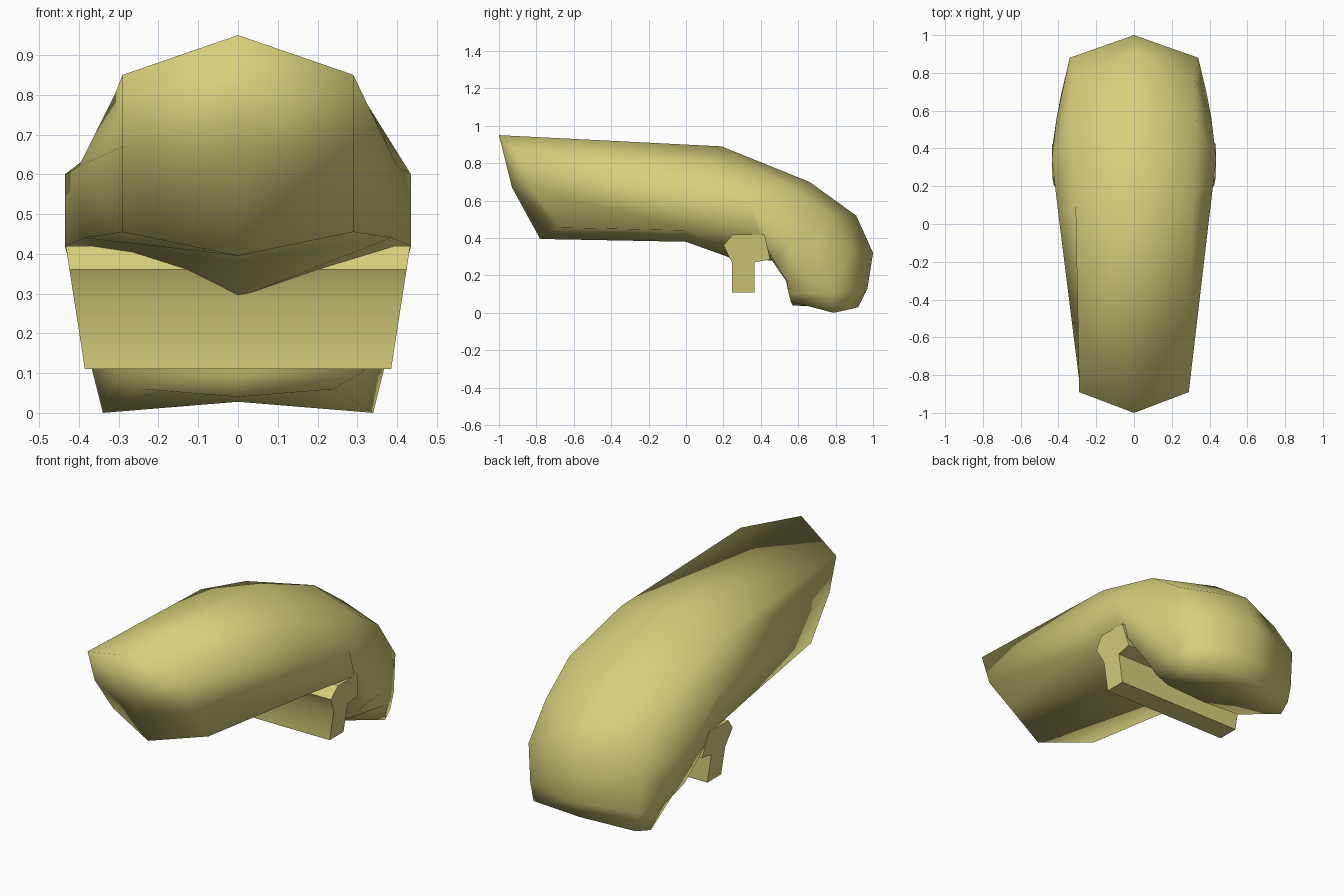
import bpy, bmesh, math

cube = bpy.data.objects.get("Cube")
if cube:
    bpy.data.objects.remove(cube, do_unlink=True)

mat = bpy.data.materials.new("pale_olive_yellow")
mat.use_nodes = True
colour = (0.68, 0.63, 0.20, 1)
mat.diffuse_color = colour
mat.node_tree.nodes["Principled BSDF"].inputs["Base Color"].default_value = colour


def finish(bm, name, angle):
    bmesh.ops.recalc_face_normals(bm, faces=bm.faces)
    mesh = bpy.data.meshes.new(name)
    bm.to_mesh(mesh)
    bm.free()
    mesh.materials.append(mat)
    obj = bpy.data.objects.new(name, mesh)
    bpy.context.collection.objects.link(obj)
    bpy.ops.object.select_all(action='DESELECT')
    obj.select_set(True)
    bpy.context.view_layer.objects.active = obj
    bpy.ops.object.shade_smooth_by_angle(angle=math.radians(angle))
    return obj


# Half sections of the bent body: ridge, shoulder, side, chine, keel
sections = [
    [(0, -1, .95), (.29, -.89, .85), (.29, -.83, .67), (.29, -.67, .455), (0, -.78, .395)],
    [(0, .19, .89), (.31, .12, .80), (.4, .05, .62), (.385, 0, .44), (0, 0, .38)],
    [(0, .66, .70), (.33, .54, .68), (.435, .34, .60), (.435, .39, .42), (0, .25, .29)],
    [(0, .91, .52), (.32, .76, .53), (.41, .56, .38), (.40, .47, .28), (0, .46, .28)],
    [(0, 1, .32), (.34, .88, .33), (.385, .69, .2), (.37, .54, .17), (0, .535, .17)],
    [(0, .97, .13), (.33, .88, .12), (.365, .77, .1), (.31, .55, .1), (0, .55, .1)],
    [(0, .92, .03), (.31, .88, .02), (.34, .79, 0), (.24, .56, .06), (0, .57, .04)],
]

# Body: lofted through the mirrored sections, closed at both ends
bm = bmesh.new()
rings = []
for half in sections:
    full = half + [(-x, y, z) for x, y, z in half[-2:0:-1]]
    rings.append([bm.verts.new(p) for p in full])
count = len(rings[0])
for a, b in zip(rings, rings[1:]):
    for i in range(count):
        j = (i + 1) % count
        bm.faces.new((a[i], a[j], b[j], b[i]))
for ring, centre in ((rings[0], (0, -.93, .67)), (rings[-1], (0, .79, .028))):
    hub = bm.verts.new(centre)
    for i in range(count):
        bm.faces.new((ring[i], ring[(i + 1) % count], hub))
finish(bm, "curved_body", 180)

# Cross bar under the bend: a side profile spanned across, tapering downward
profile = [(.2, .36), (.245, .27), (.245, .11), (.365, .11),
           (.365, .27), (.45, .285), (.42, .42), (.25, .42)]
bm = bmesh.new()
ends = []
for side in (-1, 1):
    ends.append([bm.verts.new((side * (.368 + .155 * z), y, z)) for y, z in profile])
    bm.faces.new(ends[-1])
for i in range(len(profile)):
    j = (i + 1) % len(profile)
    bm.faces.new((ends[0][i], ends[0][j], ends[1][j], ends[1][i]))
finish(bm, "cross_bar", 50)
